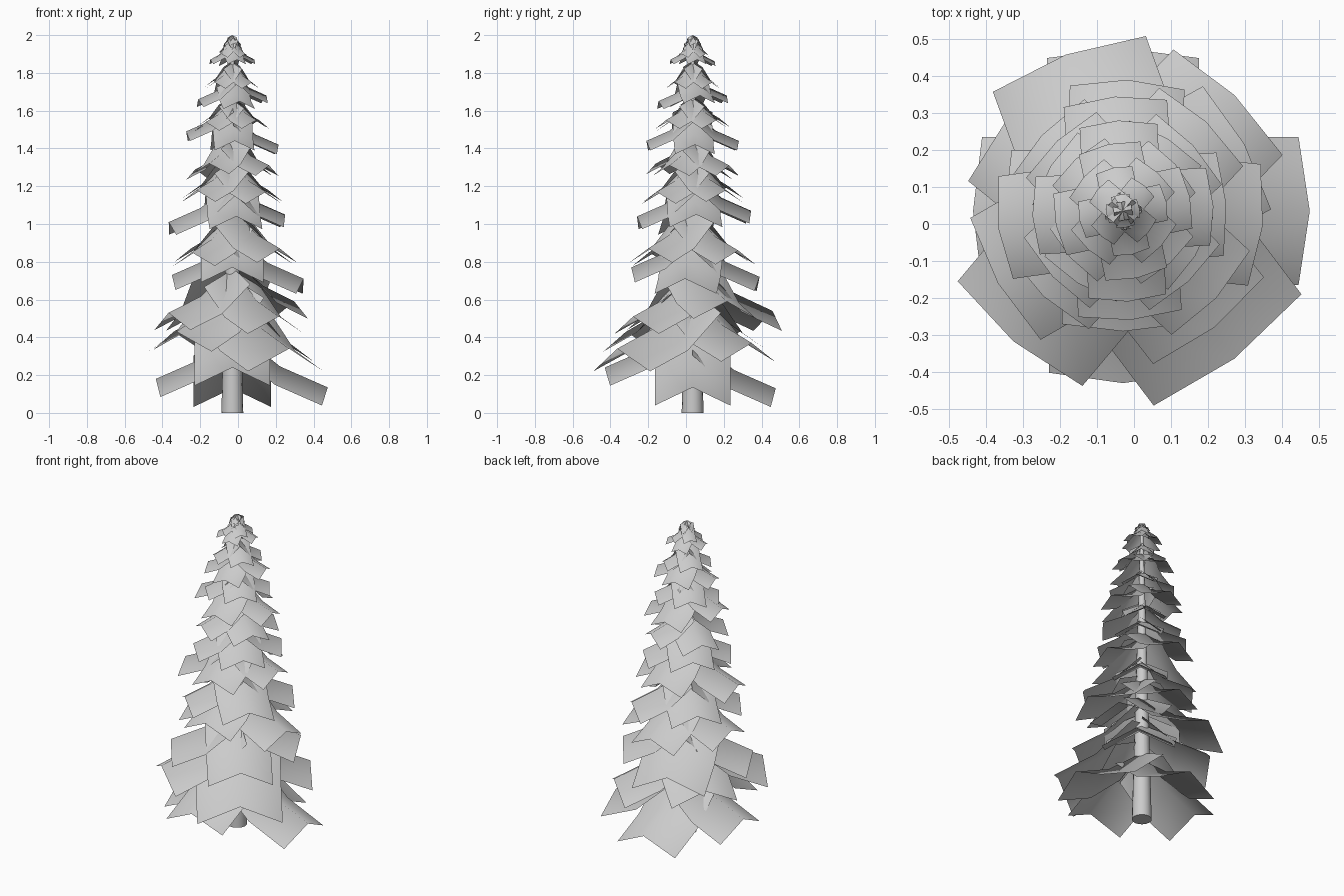
import bpy, bmesh
from math import sin, cos, radians

CX, CY = -0.03, 0.035          # trunk axis


def finish(bm, name):
    me = bpy.data.meshes.new(name)
    bm.to_mesh(me)
    bm.free()
    ob = bpy.data.objects.new(name, me)
    bpy.context.collection.objects.link(ob)
    for p in me.polygons:
        p.use_smooth = True
    return ob


# Trunk: tapered cylinder
bpy.ops.mesh.primitive_cone_add(vertices=16, radius1=0.058, radius2=0.008, depth=1.97,
                                location=(CX, CY, 0.985))
trunk = bpy.context.object
trunk.name = "trunk"
bpy.ops.object.shade_smooth_by_angle()


def frond(bm, angle, length, half, tip_z, steep):
    """Drooping sheet folded along its ridge, pointing outward."""
    ca, sa = cos(radians(angle)), sin(radians(angle))
    rows = []
    for r, rise in ((0.0, 0.62), (0.5, 0.22), (1.0, 0.0)):
        row = []
        for s in (-1, 0, 1):
            out = length * (r - (0.06 if s and r else 0))
            side = s * half
            z = tip_z + rise * steep * length - abs(s) * half * 0.48
            row.append(bm.verts.new((CX + ca * out - sa * side,
                                     CY + sa * out + ca * side, min(z, 2.0))))
        rows.append(row)
    for a, b in zip(rows, rows[1:]):
        for i in range(2):
            bm.faces.new((a[i], b[i], b[i + 1], a[i + 1]))


# Lower tiers, frond by frond: turn, length, half width, ridge tip height
LOWER = [
    [(0, 0.505, 0.20, 0.135), (90, 0.44, 0.205, 0.13),
     (180, 0.405, 0.20, 0.18), (270, 0.465, 0.20, 0.24)],
    [(-53, 0.50, 0.25, 0.34), (46, 0.435, 0.205, 0.37),
     (141, 0.40, 0.20, 0.43), (-130, 0.46, 0.22, 0.43)],
    [(110, 0.45, 0.22, 0.54), (29, 0.375, 0.19, 0.59),
     (-150, 0.39, 0.19, 0.53), (-52, 0.40, 0.19, 0.51)],
    [(-6, 0.38, 0.165, 0.71), (88, 0.355, 0.155, 0.72),
     (180, 0.32, 0.165, 0.73), (270, 0.325, 0.165, 0.77)],
    [(-43, 0.345, 0.155, 0.87), (47, 0.33, 0.155, 0.86),
     (137, 0.30, 0.15, 0.87), (-133, 0.315, 0.15, 0.85)],
    [(4, 0.28, 0.14, 1.05), (94, 0.31, 0.14, 1.07),
     (188, 0.34, 0.14, 1.01), (274, 0.295, 0.14, 1.04)],
]
# Upper tiers: ridge tip height, length, half width, turn, steepness,
# height shifts of the right, back, left and front fronds
UPPER = [
    (1.18, 0.26, 0.13, 43, 1.0, (0.0, 0.02, 0.0, -0.01)),
    (1.31, 0.23, 0.115, 58, 1.0, (0.0, -0.02, 0.01, 0.0)),
    (1.44, 0.245, 0.105, 3, 1.0, (-0.02, 0.0, 0.05, 0.0)),
    (1.55, 0.19, 0.095, 42, 1.0, (0.0, 0.01, -0.01, 0.0)),
    (1.66, 0.185, 0.085, 12, 1.0, (0.02, 0.02, 0.0, -0.01)),
    (1.75, 0.14, 0.07, 48, 1.2, (0.0, 0.01, 0.0, 0.0)),
    (1.87, 0.12, 0.05, 12, 1.2, (0.0, -0.01, 0.0, 0.0)),
    (1.90, 0.09, 0.04, 50, 1.6, (0.0, 0.01, 0.0, 0.0)),
    (1.955, 0.045, 0.025, 10, 1.6, (0.0, 0.0, 0.0, 0.0)),
]
tiers = [[f + (1.0,) for f in tier] for tier in LOWER]
for tip, length, half, turn, steep, shifts in UPPER:
    tiers.append([(turn + 90 * k, length, half, tip + shifts[k], steep) for k in range(4)])

for n, tier in enumerate(tiers):
    bm = bmesh.new()
    for f in tier:
        frond(bm, *f)
    finish(bm, f"branch_tier_{n + 1}")
